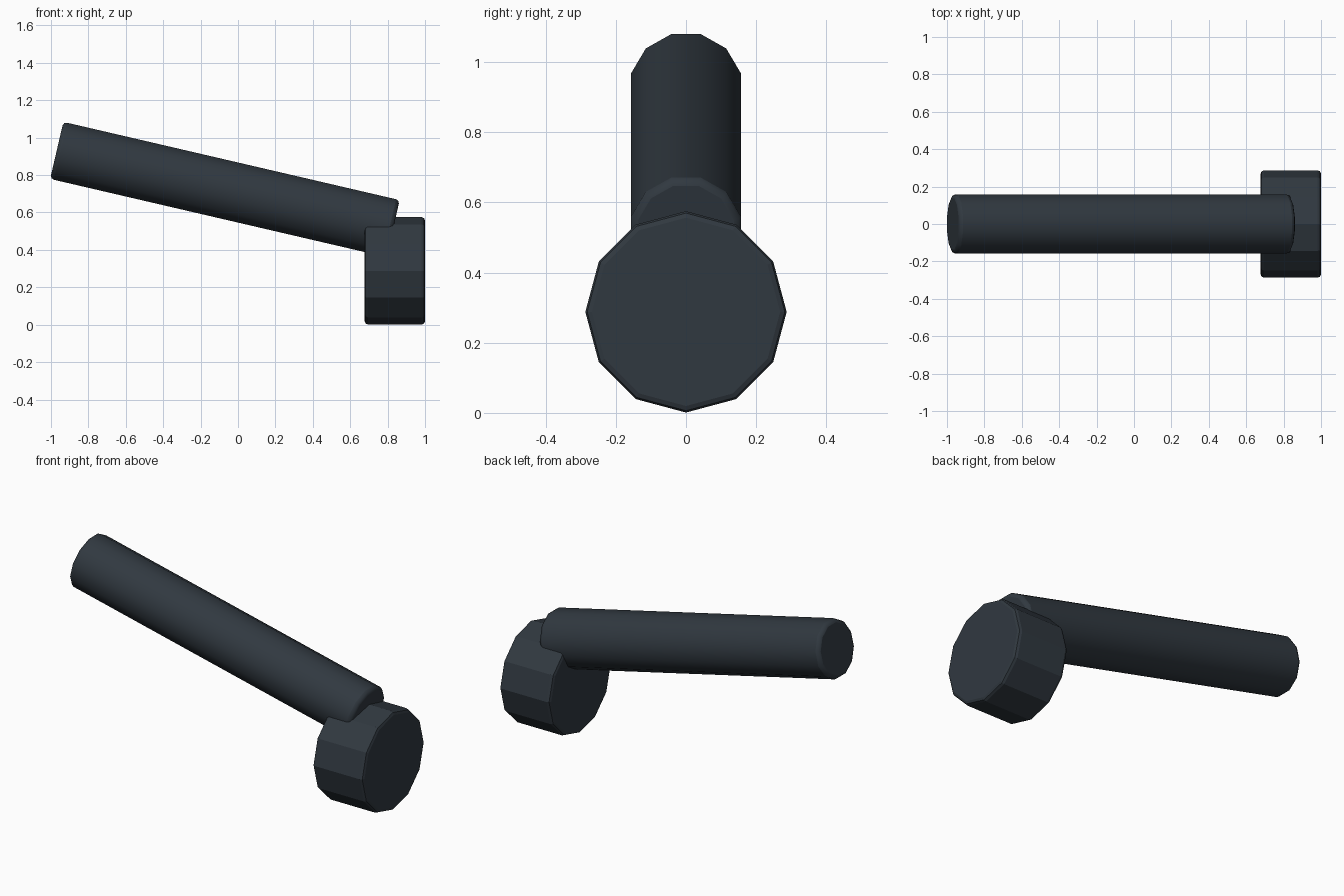
import bpy, math
from mathutils import Vector

if "Cube" in bpy.data.objects:
    bpy.data.objects.remove(bpy.data.objects["Cube"])

dark = bpy.data.materials.new("dark_slate")
dark.diffuse_color = (0.030, 0.040, 0.051, 1)
dark.use_nodes = True
dark.node_tree.nodes["Principled BSDF"].inputs["Base Color"].default_value = dark.diffuse_color


def rod(name, start, end, radius, spin, bevel):
    """Twelve-sided cylinder between two points with rounded rims."""
    a, b = Vector(start), Vector(end)
    axis = b - a
    bpy.ops.mesh.primitive_cylinder_add(vertices=12, radius=radius, depth=axis.length)
    ob = bpy.context.object
    ob.name = name
    # spin the facets about the local axis, then lay the cylinder along x
    for v in ob.data.vertices:
        x, y = v.co.x, v.co.y
        v.co.x = x * math.cos(spin) - y * math.sin(spin)
        v.co.y = x * math.sin(spin) + y * math.cos(spin)
    ob.location = (a + b) / 2
    ob.rotation_euler = (0, math.atan2(axis.x, axis.z), 0)
    ob.data.materials.append(dark)
    mod = ob.modifiers.new("rim", 'BEVEL')
    mod.width = bevel
    mod.segments = 2
    mod.limit_method = 'ANGLE'
    mod.angle_limit = math.radians(50)
    return ob


# Sloping handle bar, smooth along its length
handle = rod("handle", (-0.969, 0, 0.932), (0.829, 0, 0.514), 0.162, math.radians(15), 0.02)
bpy.ops.object.shade_smooth_by_angle(angle=math.radians(35))

# Faceted round knob at the low end
knob = rod("knob", (0.677, 0, 0.288), (1.0, 0, 0.288), 0.287, 0, 0.018)
